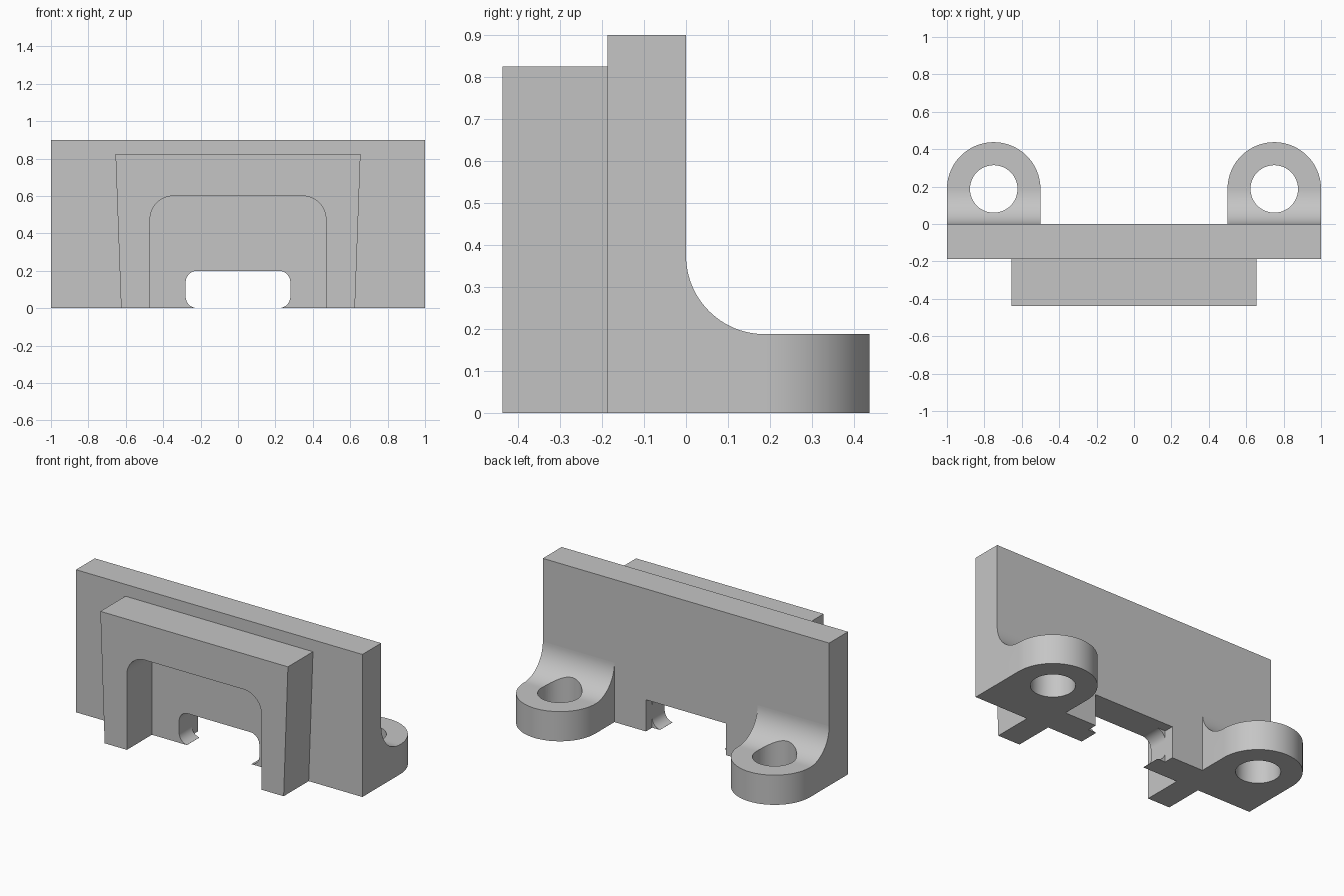
import bpy, bmesh
from math import sin, cos, pi, radians
from mathutils import Vector

if "Cube" in bpy.data.objects:
    bpy.data.objects.remove(bpy.data.objects["Cube"], do_unlink=True)

grey = bpy.data.materials.new("plain grey")
grey.use_nodes = True
grey.diffuse_color = (0.56, 0.56, 0.56, 1)
grey.node_tree.nodes["Principled BSDF"].inputs["Base Color"].default_value = (0.56, 0.56, 0.56, 1)

# Where a profile point (a, b) goes for each extrusion axis
PLACE = {
    "x": lambda a, b, d: (d, a, b),
    "y": lambda a, b, d: (a, d, b),
    "z": lambda a, b, d: (a, b, d),
}


def arc(cx, cy, r, start, end, steps=16):
    angles = [radians(start + (end - start) * i / steps) for i in range(steps + 1)]
    return [(cx + r * cos(t), cy + r * sin(t)) for t in angles]


def prism(name, points, axis, low, high):
    bm = bmesh.new()
    verts = [bm.verts.new(PLACE[axis](a, b, low)) for a, b in points]
    face = bm.faces.new(verts)
    grown = bmesh.ops.extrude_face_region(bm, geom=[face])["geom"]
    step = Vector(PLACE[axis](0, 0, high - low))
    bmesh.ops.translate(bm, vec=step, verts=[v for v in grown if isinstance(v, bmesh.types.BMVert)])
    bmesh.ops.recalc_face_normals(bm, faces=bm.faces)
    mesh = bpy.data.meshes.new(name)
    bm.to_mesh(mesh)
    bm.free()
    mesh.materials.append(grey)
    obj = bpy.data.objects.new(name, mesh)
    bpy.context.collection.objects.link(obj)
    return obj


def carve(target, cutter, operation="DIFFERENCE"):
    mod = target.modifiers.new("carve", "BOOLEAN")
    mod.operation, mod.object, mod.solver = operation, cutter, "EXACT"
    bpy.context.view_layer.update()
    result = target.evaluated_get(bpy.context.evaluated_depsgraph_get())
    mesh = bpy.data.meshes.new_from_object(result)
    target.modifiers.clear()
    target.data = mesh
    bpy.data.objects.remove(cutter, do_unlink=True)


def box(x, low, high):
    return [(-x, low), (x, low), (x, high), (-x, high)]


def mirrored(half):
    """Complete a profile from its right half."""
    return half + [(-a, b) for a, b in reversed(half)]


THICK = 0.1875
parts = []

# Upright wall with a cable opening: square at the back, rounded at the front
wall = prism("wall", box(1, 0, 0.9), "y", -THICK, 0)
carve(wall, prism("square_cutter", box(0.28, -0.1, 0.2), "y", -0.0625, 0.1))
r = 0.0625
rounded = [(0.225, -0.1)] + arc(0.28 - r, r, r, -83, 0) + arc(0.28 - r, 0.2 - r, r, 0, 90)
carve(wall, prism("rounded_cutter", mirrored(rounded), "y", -0.3, -0.05))
parts.append(wall)

# Flared arch on the front
half_arch = arc(0.345, 0.475, 0.125, 90, 0) + [(0.47, 0), (0.625, 0), (0.655, 0.825)]
parts.append(prism("front_arch", mirrored(half_arch), "y", -0.4375, -THICK))

# Screw lugs with a concave fillet up to the wall
for side, name in ((1, "left_lug"), (-1, "right_lug")):
    cx = 0.75 * side
    section = [(0, 0), (0.6, 0), (0.6, THICK)] + arc(THICK, 2 * THICK, THICK, 270, 180, 24)
    lug = prism(name, section, "x", cx - 0.4, cx + 0.4)
    plan = [(cx - 0.25, -0.1), (cx + 0.25, -0.1)] + arc(cx, THICK, 0.25, 0, 180, 40)
    carve(lug, prism("plan_cutter", plan, "z", -0.1, 0.6), "INTERSECT")
    hole = arc(cx, THICK, 0.127, 0, 360, 48)[:-1]
    carve(lug, prism("hole_cutter", hole, "z", -0.2, 0.7))
    parts.append(lug)

bpy.ops.object.select_all(action="DESELECT")
for obj in parts:
    obj.select_set(True)
bpy.context.view_layer.objects.active = wall
bpy.ops.object.shade_smooth_by_angle(angle=radians(30))
